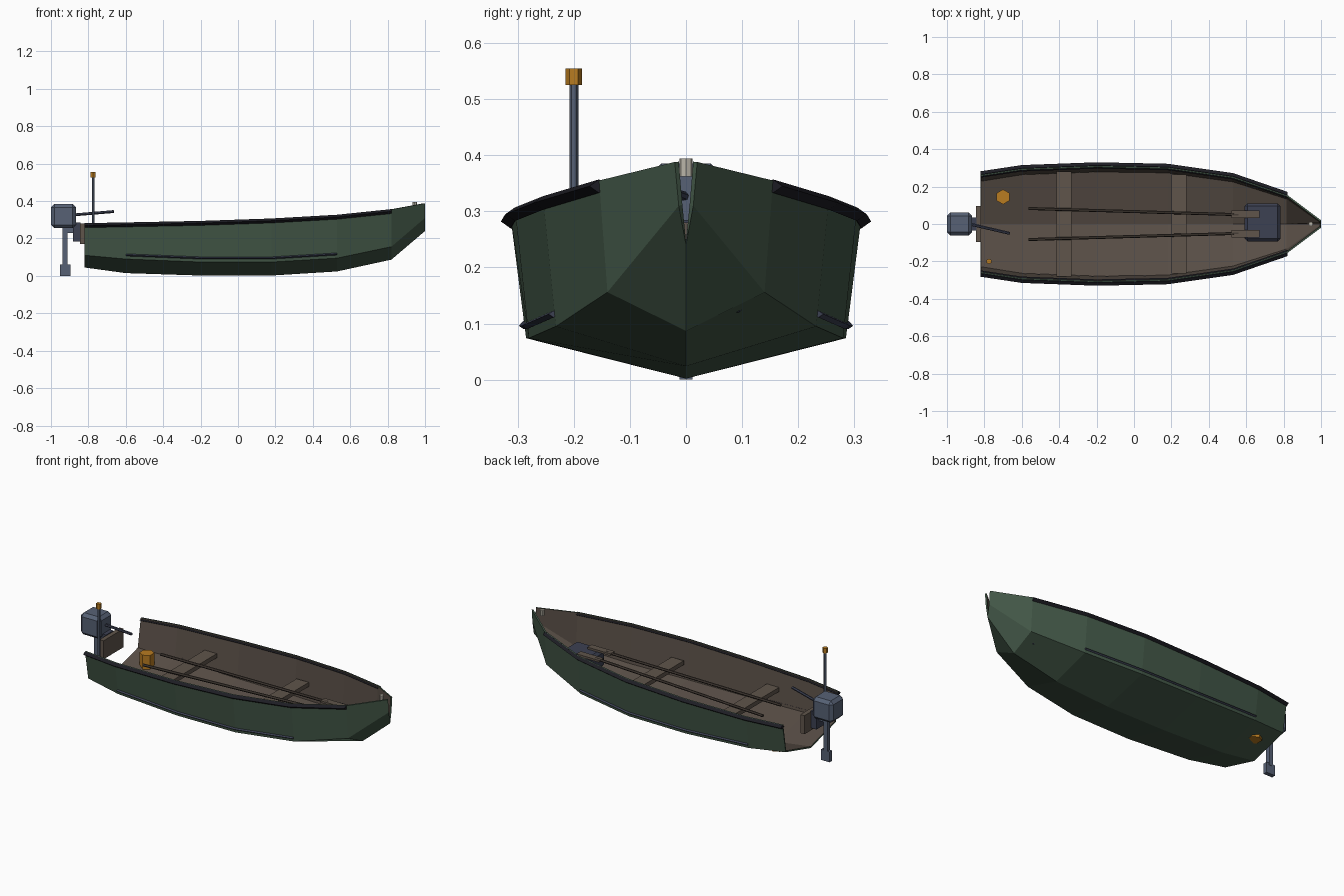
import bpy, bmesh
from math import pi
from mathutils import Vector

cube = bpy.data.objects.get("Cube")
if cube:
    bpy.data.objects.remove(cube, do_unlink=True)


def material(name, rgb):
    m = bpy.data.materials.new(name)
    m.use_nodes = True
    m.diffuse_color = (*rgb, 1)
    bsdf = m.node_tree.nodes["Principled BSDF"]
    bsdf.inputs["Base Color"].default_value = (*rgb, 1)
    bsdf.inputs["Roughness"].default_value = 0.8
    return m


GREEN = material("hull green", (0.055, 0.095, 0.063))
BROWN = material("inner brown", (0.098, 0.076, 0.061))
WOOD = material("seat wood", (0.115, 0.09, 0.07))
DARK_WOOD = material("oar wood", (0.06, 0.046, 0.037))
STEEL = material("motor blue grey", (0.095, 0.12, 0.178))
NAVY = material("navy", (0.045, 0.052, 0.085))
BLACK = material("rail black", (0.012, 0.012, 0.017))
GOLD = material("amber", (0.48, 0.2, 0.015))
PALE = material("pale metal", (0.5, 0.47, 0.4))


def finish(name, bm, *mats):
    me = bpy.data.meshes.new(name)
    bm.to_mesh(me)
    bm.free()
    for m in mats:
        me.materials.append(m)
    ob = bpy.data.objects.new(name, me)
    bpy.context.collection.objects.link(ob)
    return ob


def box(name, lo, hi, mat, bevel=0):
    bm = bmesh.new()
    bmesh.ops.create_cube(bm, size=1)
    lo, hi = Vector(lo), Vector(hi)
    for v in bm.verts:
        v.co = (lo + hi) / 2 + v.co * (hi - lo)
    if bevel:
        bmesh.ops.bevel(bm, geom=bm.edges[:], offset=bevel, segments=1, affect='EDGES')
    return finish(name, bm, mat)


def rod(name, a, b, radius, mat, sides=6):
    a, b = Vector(a), Vector(b)
    bm = bmesh.new()
    bmesh.ops.create_cone(bm, cap_ends=True, segments=sides, radius1=radius,
                          radius2=radius, depth=(b - a).length)
    turn = Vector((0, 0, 1)).rotation_difference(b - a)
    for v in bm.verts:
        v.co = turn @ v.co + (a + b) / 2
    return finish(name, bm, mat)


def strip(name, path, half_y, half_z, mat):
    """Diamond section swept along a path."""
    bm = bmesh.new()
    rings = [[bm.verts.new((x, y + dy, z + dz)) for dy, dz in
              ((half_y, 0), (0, half_z), (-half_y, 0), (0, -half_z))] for x, y, z in path]
    for r, s in zip(rings, rings[1:]):
        for k in range(4):
            n = (k + 1) % 4
            bm.faces.new((r[k], r[n], s[n], s[k]))
    bm.faces.new(rings[0])
    bm.faces.new(rings[-1])
    bmesh.ops.recalc_face_normals(bm, faces=bm.faces[:])
    return finish(name, bm, mat)


# Hull stations: x, keel z, chine y, chine z, sheer y, sheer z
STATIONS = [
    (-0.82, 0.045, 0.235, 0.110, 0.265, 0.280),
    (-0.60, 0.015, 0.270, 0.090, 0.298, 0.284),
    (-0.20, 0.002, 0.285, 0.074, 0.313, 0.292),
    (0.18, 0.002, 0.280, 0.074, 0.305, 0.305),
    (0.53, 0.024, 0.232, 0.095, 0.255, 0.325),
    (0.82, 0.087, 0.140, 0.156, 0.155, 0.355),
    (1.00, 0.240, 0.013, 0.310, 0.020, 0.388),
]

# Open-ended shell, green outside and brown inside
bm = bmesh.new()
rows = [[bm.verts.new((x, y, z)) for y, z in
         ((-sy, sz), (-cy, cz), (0, kz), (cy, cz), (sy, sz))]
        for x, kz, cy, cz, sy, sz in STATIONS]
for r, s in zip(rows, rows[1:]):
    for j in range(4):
        bm.faces.new((r[j], r[j + 1], s[j + 1], s[j]))
hull = finish("hull", bm, GREEN, BROWN)
shell = hull.modifiers.new("thickness", 'SOLIDIFY')
shell.thickness = 0.009
shell.offset = -1
shell.material_offset = 1
shell.material_offset_rim = 0

# Rails, spray strips and oars on both sides
for side, label in ((1, "left"), (-1, "right")):
    strip(label + "_gunwale_rail",
          [(x, side * sy, sz - 0.01) for x, _, _, _, sy, sz in STATIONS[:6]],
          0.017, 0.012, BLACK)
    strip(label + "_spray_strip",
          [(x, side * (cy + 0.004), cz + 0.022) for x, _, cy, cz, _, _ in STATIONS[1:5]],
          0.009, 0.006, NAVY)
    rod(label + "_oar_shaft", (-0.565, side * 0.083, 0.2), (0.56, side * 0.05, 0.228),
        0.008, DARK_WOOD)
    box(label + "_oar_blade", (0.52, side * 0.052 - 0.02, 0.222),
        (0.67, side * 0.052 + 0.02, 0.234), WOOD)

# Seats, stowed case, bucket and bow fitting
box("rear_seat", (-0.415, -0.28, 0.165), (-0.335, 0.28, 0.19), WOOD)
box("front_seat", (0.2, -0.265, 0.165), (0.28, 0.265, 0.19), WOOD)
box("stowed_case", (0.592, -0.093, 0.12), (0.783, 0.11, 0.222), NAVY, 0.015)
rod("bucket", (-0.7, 0.145, 0.063), (-0.7, 0.145, 0.15), 0.04, GOLD)
rod("bow_fitting", (0.945, 0, 0.362), (0.945, 0, 0.394), 0.012, PALE, 8)

# Stern light on its pole
rod("light_pole", (-0.775, -0.2, 0.1), (-0.775, -0.2, 0.53), 0.008, STEEL)
rod("stern_light", (-0.775, -0.2, 0.525), (-0.775, -0.2, 0.555), 0.0145, GOLD)

# Outboard motor and its mount
box("motor_pad", (-0.845, -0.095, 0.17), (-0.818, 0.095, 0.28), WOOD)
box("motor_clamp", (-0.882, -0.035, 0.185), (-0.843, 0.035, 0.285), NAVY)
box("motor_housing", (-1, -0.062, 0.255), (-0.866, 0.062, 0.385), STEEL, 0.018)
box("motor_leg", (-0.938, -0.013, 0.05), (-0.912, 0.013, 0.26), STEEL)
box("motor_arm", (-0.925, -0.013, 0.23), (-0.86, 0.013, 0.265), STEEL)
box("motor_foot", (-0.952, -0.012, 0), (-0.895, 0.012, 0.062), STEEL)
rod("tiller", (-0.88, 0, 0.326), (-0.665, -0.05, 0.344), 0.008, NAVY)
